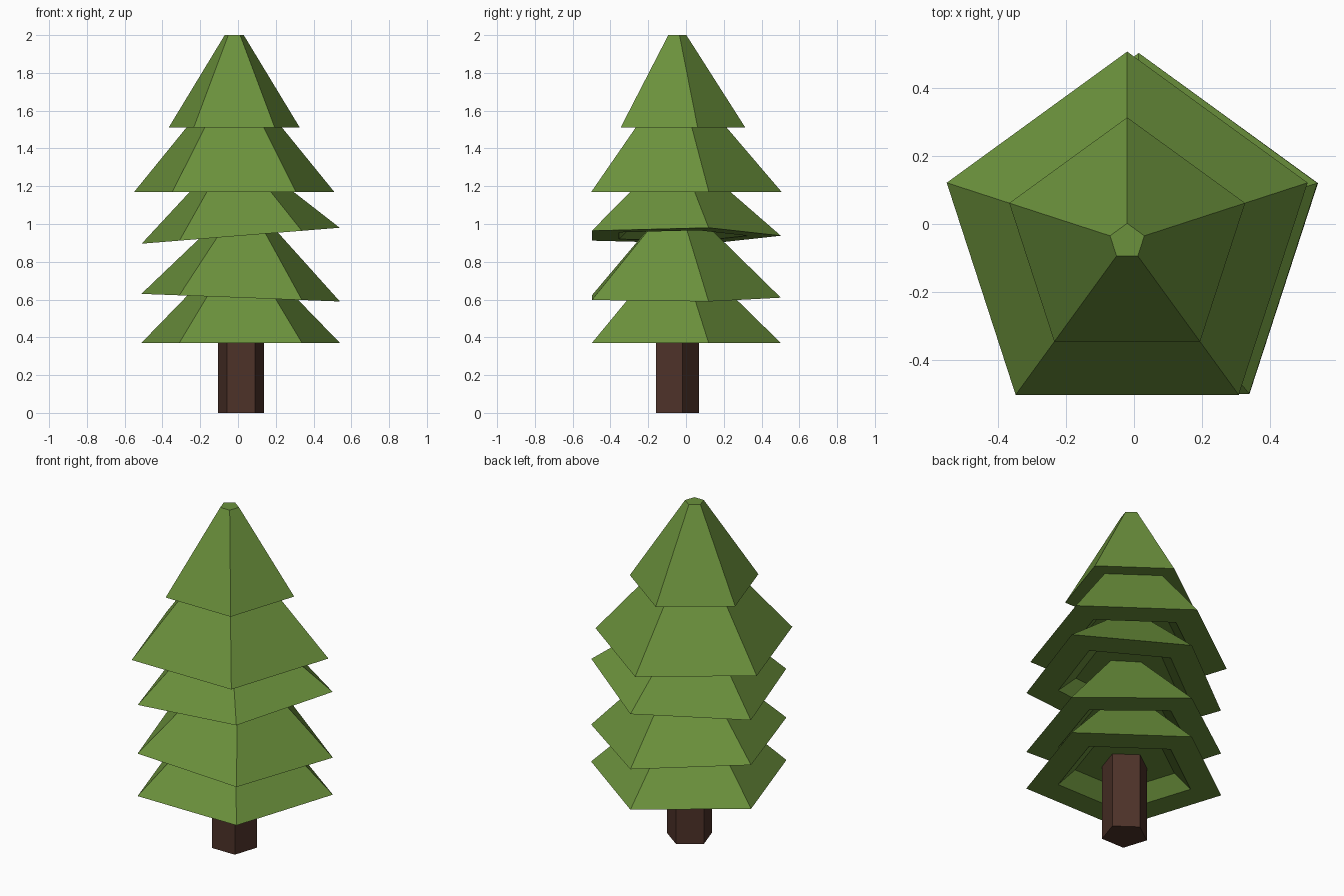
import bpy, bmesh, math

if "Cube" in bpy.data.objects:
    bpy.data.objects.remove(bpy.data.objects["Cube"])

SIDES = 5


def material(name, color):
    m = bpy.data.materials.new(name)
    m.diffuse_color = color
    m.use_nodes = True
    m.node_tree.nodes["Principled BSDF"].inputs["Base Color"].default_value = m.diffuse_color
    return m


needle = material("needle_green", (0.147, 0.283, 0.045, 1))
bark = material("bark_brown", (0.075, 0.032, 0.022, 1))


def loft(name, rings, location, mat, tilt=0.0):
    """Join pentagon rings (radius, height) and cap both ends."""
    bm = bmesh.new()
    loops = []
    for r, z in rings:
        angles = [math.radians(90 + 360 * i / SIDES) for i in range(SIDES)]
        loops.append([bm.verts.new((r * math.cos(a), r * math.sin(a), z)) for a in angles])
    for a, b in zip(loops, loops[1:]):
        for i in range(SIDES):
            j = (i + 1) % SIDES
            bm.faces.new((a[i], a[j], b[j], b[i]))
    bm.faces.new(loops[0])
    bm.faces.new(loops[-1])
    bmesh.ops.recalc_face_normals(bm, faces=bm.faces)
    mesh = bpy.data.meshes.new(name)
    bm.to_mesh(mesh)
    bm.free()
    mesh.materials.append(mat)
    ob = bpy.data.objects.new(name, mesh)
    ob.location = location
    ob.rotation_euler.y = math.radians(tilt)
    bpy.context.collection.objects.link(ob)
    return ob


# Trunk, running up into the recess of the lowest tier
loft("trunk", [(0.127, 0), (0.127, 0.46)], (0.016, -0.057, 0), bark)

# Branch tiers: x centre, base z, base radius, height, tilt in degrees
tiers = [
    (0.014, 0.37, 0.553, 0.49, 0.0),
    (0.014, 0.61, 0.553, 0.49, 2.2),
    (0.014, 0.938, 0.553, 0.436, -4.6),
    (-0.02, 1.17, 0.557, 0.59, 0.0),
    (-0.02, 1.512, 0.364, 0.488, 0.0),
]
for n, (x, z, r, h, tilt) in enumerate(tiers, 1):
    # recess ceiling, recess rim, outer rim, top
    rings = [(0.51 * r, 0.16 * h), (0.68 * r, 0), (r, 0), (0.053, h)]
    loft(f"branch_tier_{n}", rings, (x, -0.051, z), needle, tilt)
